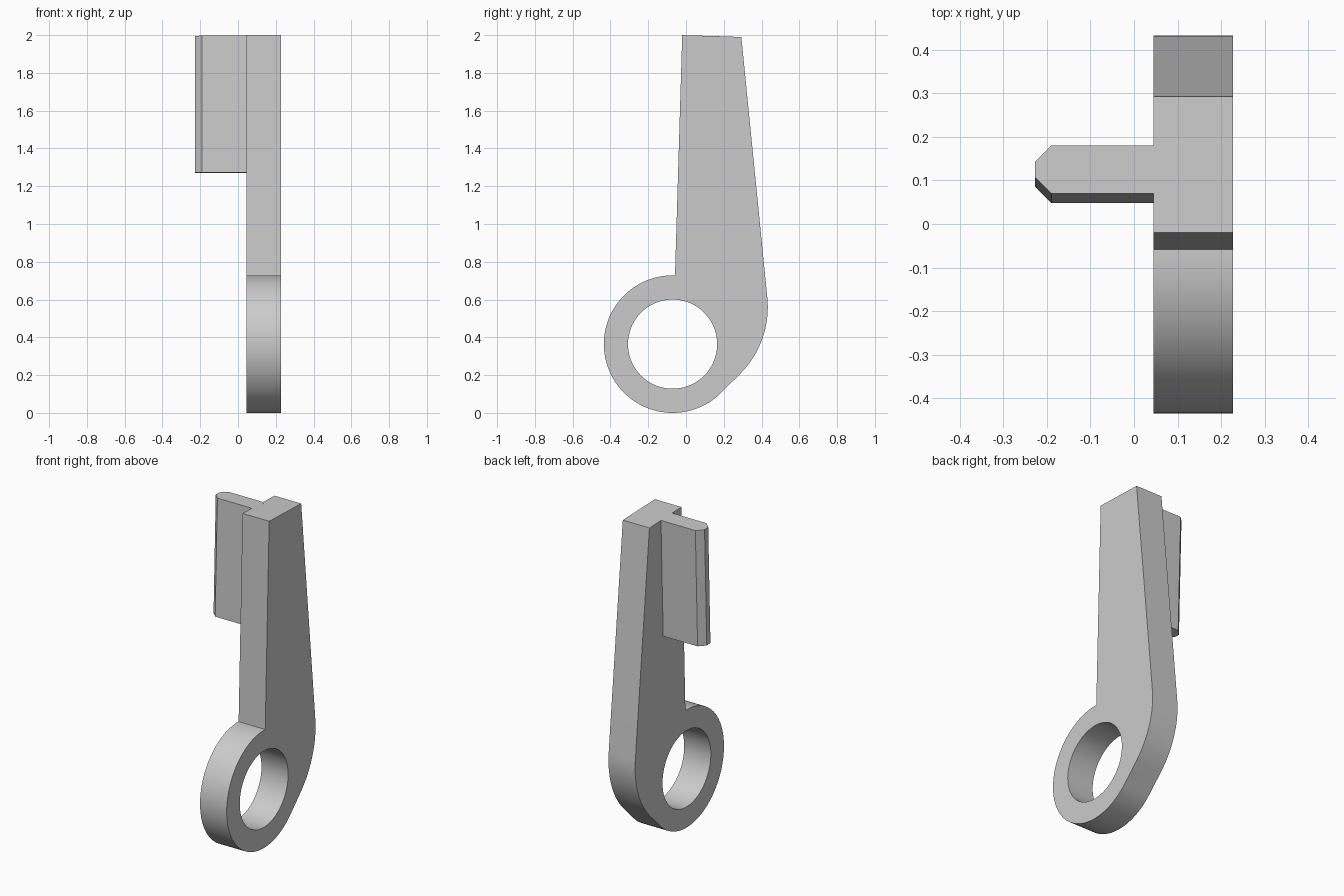
import bpy, bmesh
from math import cos, sin, radians
from mathutils import Vector, Matrix

cube = bpy.data.objects.get("Cube")
if cube:
    bpy.data.objects.remove(cube, do_unlink=True)

grey = bpy.data.materials.new("plain grey")
grey.use_nodes = True
colour = (0.6, 0.6, 0.6, 1)
grey.diffuse_color = colour
grey.node_tree.nodes["Principled BSDF"].inputs["Base Color"].default_value = colour


def arc(cy, cz, radius, start, end, steps):
    """Points on an arc in the YZ plane, angles in degrees."""
    angles = [radians(start + (end - start) * i / steps) for i in range(steps + 1)]
    return [(cy + radius * cos(a), cz + radius * sin(a)) for a in angles]


def prism(name, loops, depth, to_3d):
    """Fill the outline loops (later loops are holes) and extrude by depth."""
    bm = bmesh.new()
    for loop in loops:
        verts = [bm.verts.new(to_3d(p)) for p in loop]
        for a, b in zip(verts, verts[1:] + verts[:1]):
            bm.edges.new((a, b))
    bmesh.ops.triangle_fill(bm, edges=bm.edges[:], use_beauty=True)
    ext = bmesh.ops.extrude_face_region(bm, geom=bm.faces[:], use_keep_orig=True)
    moved = [v for v in ext["geom"] if isinstance(v, bmesh.types.BMVert)]
    bmesh.ops.translate(bm, verts=moved, vec=depth)
    bmesh.ops.recalc_face_normals(bm, faces=bm.faces[:])
    mesh = bpy.data.meshes.new(name)
    bm.to_mesh(mesh)
    bm.free()
    mesh.materials.append(grey)
    obj = bpy.data.objects.new(name, mesh)
    bpy.context.collection.objects.link(obj)
    return obj


# Lever arm with ring eye: tapered shank, heel arc, straight tangent, ring
ring_y, ring_z = -0.071, 0.364
outline = [(-0.02, 2.0), (0.293, 1.99)]
outline += arc(-0.067, 0.56, 0.5, 5.8, -45, 20)
outline += arc(ring_y, ring_z, 0.364, -45, -272, 80)
hole = arc(ring_y, ring_z, 0.236, 0, 355, 71)
arm = prism("lever_arm", [outline, hole], Vector((0.182, 0, 0)),
            lambda p: (0.045, p[0], p[1]))

# Side plate with chamfered edge, leaning with the front of the shank
half = [(0.06, 0.055), (-0.19, 0.055), (-0.227, 0.018)]
section = half + [(x, -y) for x, y in reversed(half)]
lean = 0.03
plate = prism("side_plate", [section], Vector((0, -lean * 0.724, -0.724)),
              lambda p: (p[0], p[1] + 0.125, 1.9955 - lean * p[1]))

# Smooth the round walls, keep the corners crisp
bpy.ops.object.select_all(action='DESELECT')
for obj in (arm, plate):
    obj.select_set(True)
bpy.context.view_layer.objects.active = arm
bpy.ops.object.shade_smooth_by_angle(angle=radians(25))
